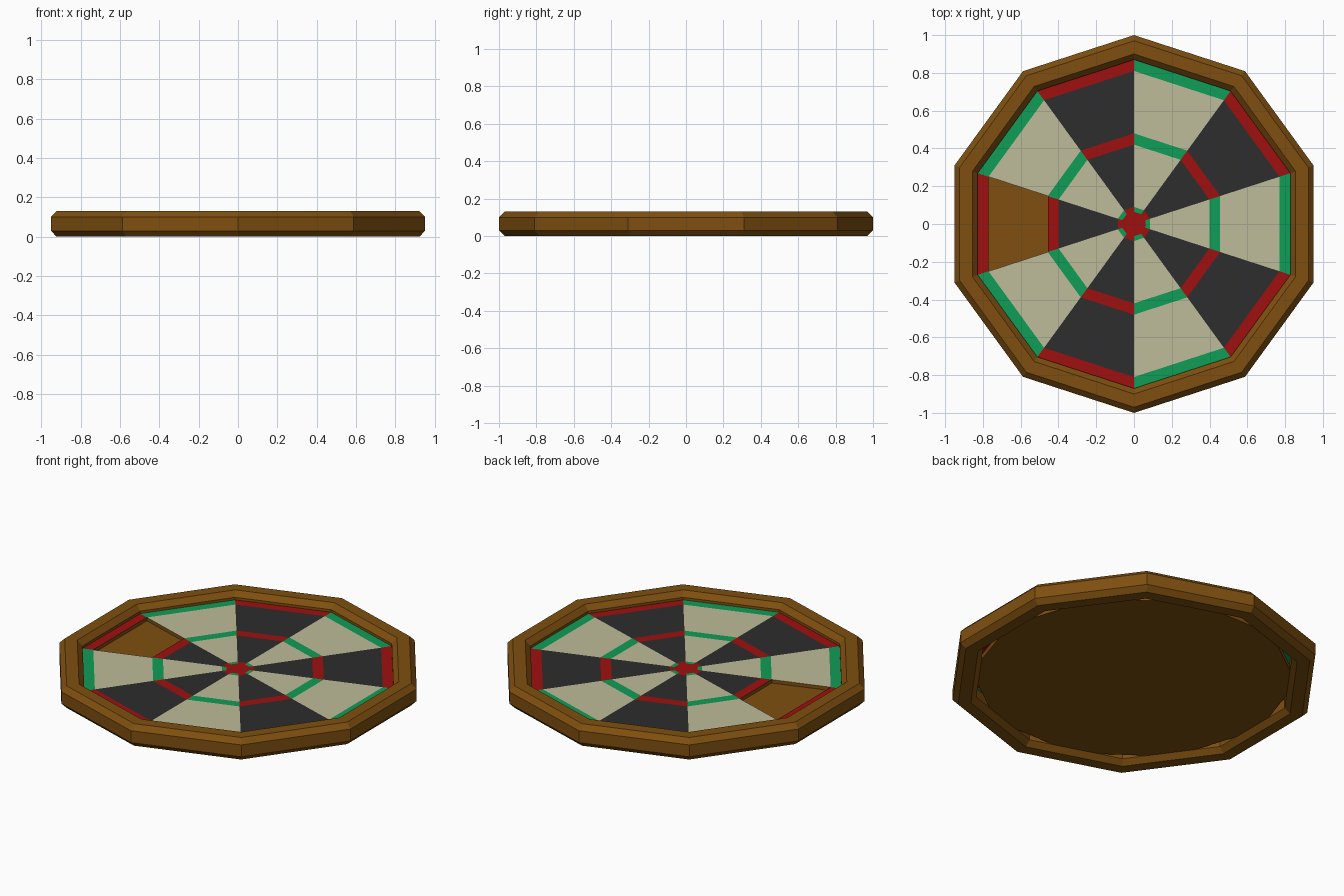
import bpy, bmesh
from math import cos, sin, pi
from mathutils import Vector, Matrix

old = bpy.data.objects.get("Cube")
if old:
    bpy.data.objects.remove(old, do_unlink=True)

SIDES = 10
STEP = 2 * pi / SIDES
TOP_Z = 0.085      # playing surface
FLOOR_Z = 0.065    # floor of the empty panel


def material(name, rgb):
    m = bpy.data.materials.new(name)
    m.use_nodes = True
    m.diffuse_color = (*rgb, 1)
    bsdf = next(n for n in m.node_tree.nodes if n.type == 'BSDF_PRINCIPLED')
    bsdf.inputs["Base Color"].default_value = (*rgb, 1)
    return m


wood = material("brown wood", (0.21, 0.078, 0.005))
cream = material("cream", (0.51, 0.50, 0.32))
black = material("charcoal", (0.026, 0.026, 0.026))
red = material("red", (0.35, 0.005, 0.005))
green = material("green", (0.005, 0.34, 0.095))


def finish(name, bm, mats):
    bmesh.ops.recalc_face_normals(bm, faces=bm.faces)
    mesh = bpy.data.meshes.new(name)
    bm.to_mesh(mesh)
    bm.free()
    for m in mats:
        mesh.materials.append(m)
    obj = bpy.data.objects.new(name, mesh)
    bpy.context.collection.objects.link(obj)
    return obj


def corner(bm, radius, i, z):
    a = pi / 2 - i * STEP
    return bm.verts.new((radius * cos(a), radius * sin(a), z))


# Rim: chamfered square section swept round ten sides
bm = bmesh.new()
section = [(1, .03), (1, .10), (.97, .13), (.90, .13),
           (.87, .10), (.87, .03), (.90, 0), (.97, 0)]
loops = [[corner(bm, r, i, z) for r, z in section] for i in range(SIDES)]
for i in range(SIDES):
    a, b = loops[i], loops[(i + 1) % SIDES]
    for k in range(len(section)):
        n = (k + 1) % len(section)
        bm.faces.new((a[k], a[n], b[n], b[k]))
finish("rim", bm, [wood])

# Back board: flat slab closing the underside
bm = bmesh.new()
bmesh.ops.create_cone(bm, cap_ends=True, segments=SIDES, radius1=0.871,
                      radius2=0.871, depth=0.03,
                      matrix=Matrix.Translation((0, 0, 0.045)) @ Matrix.Rotation(pi / 2, 4, 'Z'))
finish("back_board", bm, [wood])

# Playing face: concentric bands of alternating coloured cells
CREAM, BLACK, RED, GREEN, WOOD = range(5)
radii = [0.065, 0.09, 0.42, 0.48, 0.81, 0.871]
bm = bmesh.new()
rings = [[corner(bm, r, i, TOP_Z) for i in range(SIDES)] for r in radii]
bull = bm.faces.new(rings[0])
bull.material_index = RED
empty_cell = None
for k in range(len(radii) - 1):
    for i in range(SIDES):
        j = (i + 1) % SIDES
        face = bm.faces.new((rings[k][i], rings[k + 1][i], rings[k + 1][j], rings[k][j]))
        pair = (GREEN, RED) if k % 2 == 0 else (CREAM, BLACK)
        face.material_index = pair[i % 2]
        if k == 3 and i == 7:
            empty_cell = face
# Empty panel: one cell sunk down to bare wood
empty_cell.material_index = WOOD
sunk = bmesh.ops.extrude_face_region(bm, geom=[empty_cell])["geom"]
bmesh.ops.translate(bm, verts=[g for g in sunk if isinstance(g, bmesh.types.BMVert)],
                    vec=Vector((0, 0, FLOOR_Z - TOP_Z)))
if empty_cell.is_valid:
    bm.faces.remove(empty_cell)
for f in bm.faces:
    if min(v.co.z for v in f.verts) < TOP_Z - 0.005:
        f.material_index = WOOD
face_obj = finish("playing_face", bm, [cream, black, red, green, wood])

# Make sure the open sheet faces upward
mesh = face_obj.data
if mesh.polygons[0].normal.z < 0:
    mesh.flip_normals()
